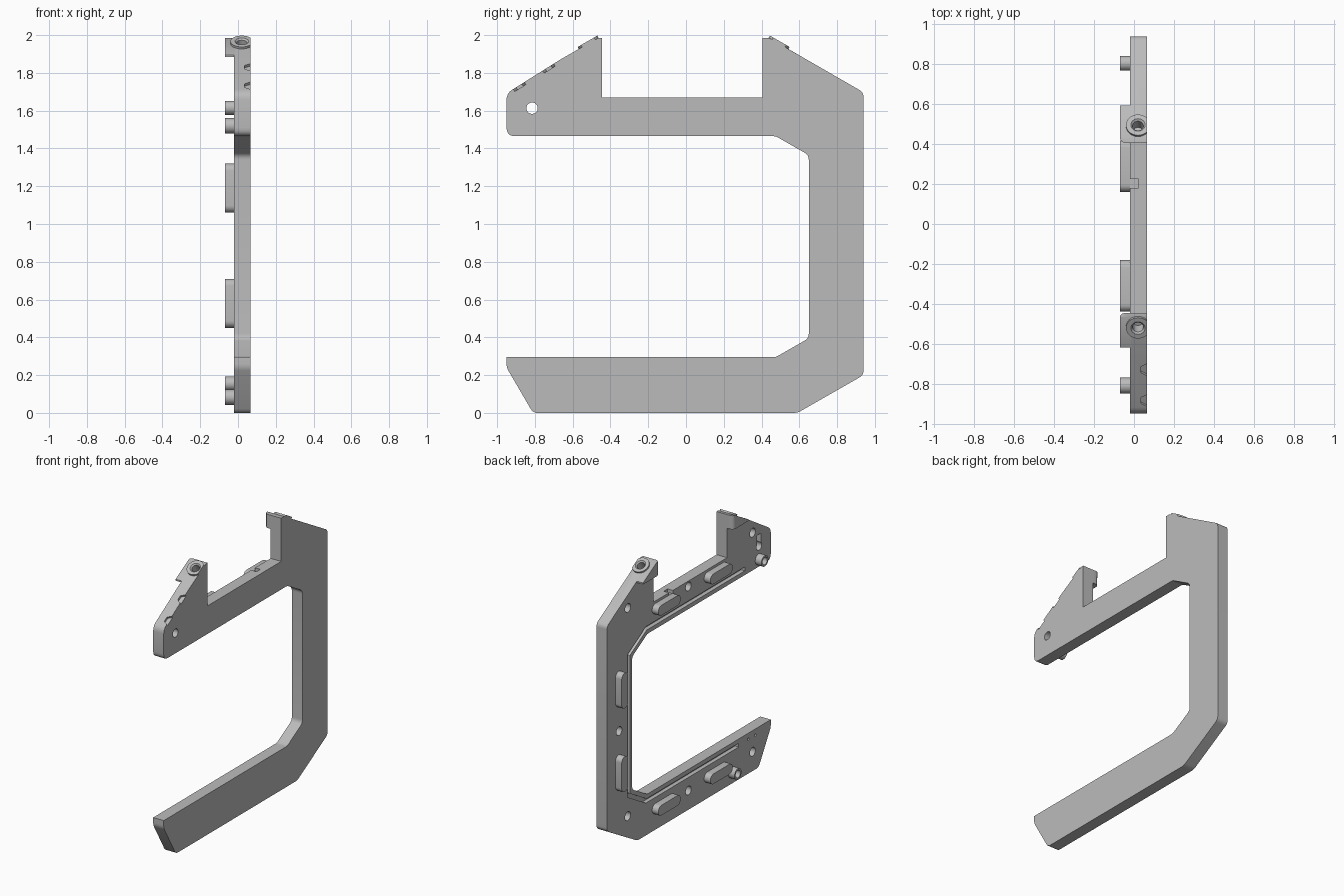
import bpy, bmesh, math
from mathutils import Vector, Matrix

cube = bpy.data.objects.get("Cube")
if cube:
    bpy.data.objects.remove(cube)

FACE, BACK, PEG = 0.065, -0.02, -0.07   # x of flat face, inner face, peg ends

grey = bpy.data.materials.new("plain grey")
grey.use_nodes = True
grey.diffuse_color = (0.5, 0.5, 0.5, 1)
grey.node_tree.nodes["Principled BSDF"].inputs["Base Color"].default_value = (0.5, 0.5, 0.5, 1)


def finish(name, bm):
    bmesh.ops.recalc_face_normals(bm, faces=bm.faces)
    mesh = bpy.data.meshes.new(name)
    bm.to_mesh(mesh)
    bm.free()
    mesh.materials.append(grey)
    obj = bpy.data.objects.new(name, mesh)
    bpy.context.collection.objects.link(obj)
    return obj


def prism(name, points, x0, x1):
    """Extrude a (y, z) outline from x0 to x1."""
    bm = bmesh.new()
    face = bm.faces.new([bm.verts.new((x0, y, z)) for y, z in points])
    new = bmesh.ops.extrude_face_region(bm, geom=[face])["geom"]
    verts = [v for v in new if isinstance(v, bmesh.types.BMVert)]
    bmesh.ops.translate(bm, verts=verts, vec=(x1 - x0, 0, 0))
    return finish(name, bm)


def rounded(points):
    """Round the corners of a (y, z, radius) outline."""
    out = []
    for i, (y, z, r) in enumerate(points):
        p = Vector((y, z))
        if not r:
            out.append(p)
            continue
        a = p + (Vector(points[i - 1][:2]) - p).normalized() * r
        b = p + (Vector(points[(i + 1) % len(points)][:2]) - p).normalized() * r
        for k in range(6):
            t = k / 5
            out.append(a * (1 - t) ** 2 + p * 2 * t * (1 - t) + b * t * t)
    return out


def capsule(y, z, length, radius, upright=False):
    """Outline of a round-ended bar; zero length gives a circle."""
    pts = []
    for end in (0, 1):
        shift = (1 - 2 * end) * length / 2
        for k in range(13):
            a = math.pi * (end + k / 12) - math.pi / 2
            if length == 0 and k == 12:
                continue
            u, v = shift + radius * math.cos(a), radius * math.sin(a)
            pts.append((y - v, z + u) if upright else (y + u, z + v))
    return pts


def box(y0, y1, z0, z1):
    return [(y0, z0), (y1, z0), (y1, z1), (y0, z1)]


def ribbon(path, width):
    """Outline of a strip of constant width along a path."""
    pts = [Vector(p) for p in path]
    left, right = [], []
    for i, p in enumerate(pts):
        d0 = (p - pts[i - 1]).normalized() if i else (pts[1] - p).normalized()
        d1 = (pts[i + 1] - p).normalized() if i < len(pts) - 1 else d0
        n = Vector((-d0.y - d1.y, d0.x + d1.x)).normalized()
        n *= width / 2 / n.dot(Vector((-d0.y, d0.x)))
        left.append(p + n)
        right.append(p - n)
    return left + right[::-1]


def ring(name, profile, matrix, clip=False):
    """Turn a closed (radius, height) section about the matrix z axis."""
    n = 32
    bm = bmesh.new()
    rows = [[bm.verts.new((r * math.cos(2 * math.pi * k / n), r * math.sin(2 * math.pi * k / n), h))
             for k in range(n)] for r, h in profile]
    for i, row in enumerate(rows):
        nxt = rows[(i + 1) % len(rows)]
        for k in range(n):
            j = (k + 1) % n
            bm.faces.new((row[k], row[j], nxt[j], nxt[k]))
    bm.transform(matrix)
    if clip:
        geom = bm.verts[:] + bm.edges[:] + bm.faces[:]
        cut = bmesh.ops.bisect_plane(bm, geom=geom, plane_co=(FACE, 0, 0),
                                     plane_no=(1, 0, 0), clear_outer=True)
        edges = [e for e in cut["geom_cut"] if isinstance(e, bmesh.types.BMEdge)]
        bmesh.ops.holes_fill(bm, edges=edges)
    return finish(name, bm)


def carve(target, cutter):
    """Subtract a cutter and discard it."""
    cutter.hide_render = True
    mod = target.modifiers.new("cut", "BOOLEAN")
    mod.operation, mod.solver, mod.object = "DIFFERENCE", "EXACT", cutter
    bpy.ops.object.select_all(action="DESELECT")
    bpy.context.view_layer.objects.active = target
    target.select_set(True)
    bpy.ops.object.modifier_apply(modifier=mod.name)
    bpy.data.objects.remove(cutter)


# C-shaped plate
outline = [
    (-0.81, 0, 0.025), (0.59, 0, 0.02), (0.94, 0.2, 0.025), (0.94, 1.697, 0.025),
    (0.44, 1.985, 0), (0.405, 1.985, 0), (0.405, 1.67, 0), (-0.445, 1.67, 0),
    (-0.445, 1.985, 0), (-0.465, 1.985, 0), (-0.66, 1.874, 0), (-0.95, 1.692, 0.035),
    (-0.95, 1.465, 0.045), (0.475, 1.465, 0.015), (0.65, 1.365, 0.025),
    (0.65, 0.395, 0.025), (0.475, 0.295, 0.015), (-0.95, 0.295, 0), (-0.95, 0.24, 0.02)]
plate = prism("frame_plate", rounded(outline), BACK, FACE)

# Cable groove along the inner edge
groove = [(-0.65, 1.51), (0.487, 1.51), (0.69, 1.392), (0.69, 0.368), (0.487, 0.25), (-0.58, 0.25)]
carve(plate, prism("cutter", ribbon(groove, 0.028), BACK - 0.02, BACK + 0.03))

# Through hole with its pocket, and the small notch on the upper arm
carve(plate, prism("cutter", box(-0.835, -0.79, 1.6, 1.7), BACK - 0.02, BACK + 0.03))
carve(plate, prism("cutter", capsule(-0.815, 1.613, 0, 0.03), BACK - 0.1, FACE + 0.1))
carve(plate, prism("cutter", box(0.18, 0.225, 1.645, 1.75), BACK - 0.02, 0.022))

# Blind holes in the inner face
for y, z, r in [(0.7, 1.74, 0.032), (0, 1.63, 0.032), (0.8, 0.88, 0.032), (0.7, 0.22, 0.032),
                (0, 0.14, 0.032), (-0.74, 0.14, 0.032), (-0.74, 1.74, 0.032),
                (-0.69, 0.25, 0.01), (-0.77, 0.25, 0.01)]:
    carve(plate, prism("cutter", capsule(y, z, 0, r), BACK - 0.02, BACK + 0.045))

# Nut pockets on the front slope
for y, z in [(-0.73, 1.83), (-0.885, 1.733)]:
    bm = bmesh.new()
    bmesh.ops.create_cone(bm, cap_ends=True, segments=6, radius1=0.035, radius2=0.035, depth=0.03,
                          matrix=Matrix.Translation((FACE, y, z)) @ Matrix.Rotation(math.radians(32), 4, "X"))
    carve(plate, finish("cutter", bm))

# Screw bosses and widened tabs on the two towers
for label, y, side in [("front", -0.515, -1), ("rear", 0.49, 1)]:
    tilt = Matrix.Translation((0.02, y, 1.956)) @ Matrix.Rotation(math.radians(-30 * side), 4, "X")
    bm = bmesh.new()
    bmesh.ops.create_cone(bm, cap_ends=True, segments=32, radius1=0.027, radius2=0.027,
                          depth=0.12, matrix=tilt)
    carve(plate, finish("cutter", bm))
    ring(label + "_screw_boss", [(0.06, -0.004), (0.06, 0.013), (0.036, 0.013), (0.027, 0.004), (0.027, -0.004)],
         tilt, clip=True)
    inner, peak, outer = (-0.445, -0.465, -0.62) if side < 0 else (0.405, 0.44, 0.595)
    tab = prism(label + "_tower_tab", [(inner, 1.885), (inner, 1.985), (peak, 1.985),
                                      (outer, 1.896), (outer, 1.885)], PEG, BACK)
    bm = bmesh.new()
    bm.from_mesh(tab.data)
    corner = [e for e in bm.edges if all(abs(v.co.x - PEG) < 1e-4 and abs(v.co.y - inner) < 1e-4
                                         for v in e.verts)]
    bmesh.ops.bevel(bm, geom=corner, offset=0.03, segments=6, profile=0.5, affect="EDGES")
    bm.to_mesh(tab.data)
    bm.free()

# Raised locating bars
for arm, z in (("upper", 1.615), ("lower", 0.155)):
    for end, y in (("rear", 0.29), ("front", -0.31)):
        prism(f"{arm}_{end}_bar", capsule(y, z, 0.185, 0.037), PEG, BACK)
for label, z in (("upper", 1.19), ("lower", 0.58)):
    prism(f"post_{label}_bar", capsule(0.805, z, 0.185, 0.037, True), PEG, BACK)

# Hollow pegs
for label, y, z in (("upper", -0.81, 1.52), ("lower", -0.5, 0.083)):
    place = Matrix.Translation((BACK, y, z)) @ Matrix.Rotation(-math.pi / 2, 4, "Y")
    ring(label + "_hollow_peg", [(0.04, 0), (0.04, BACK - PEG), (0.027, BACK - PEG), (0.027, 0)], place)

# Smooth the round surfaces, keep edges sharp
bpy.ops.object.select_all(action="DESELECT")
for obj in bpy.context.collection.objects:
    if obj.type == "MESH" and obj.data.materials and obj.data.materials[0] == grey:
        obj.select_set(True)
        bpy.context.view_layer.objects.active = obj
bpy.ops.object.shade_smooth_by_angle(angle=math.radians(30))
